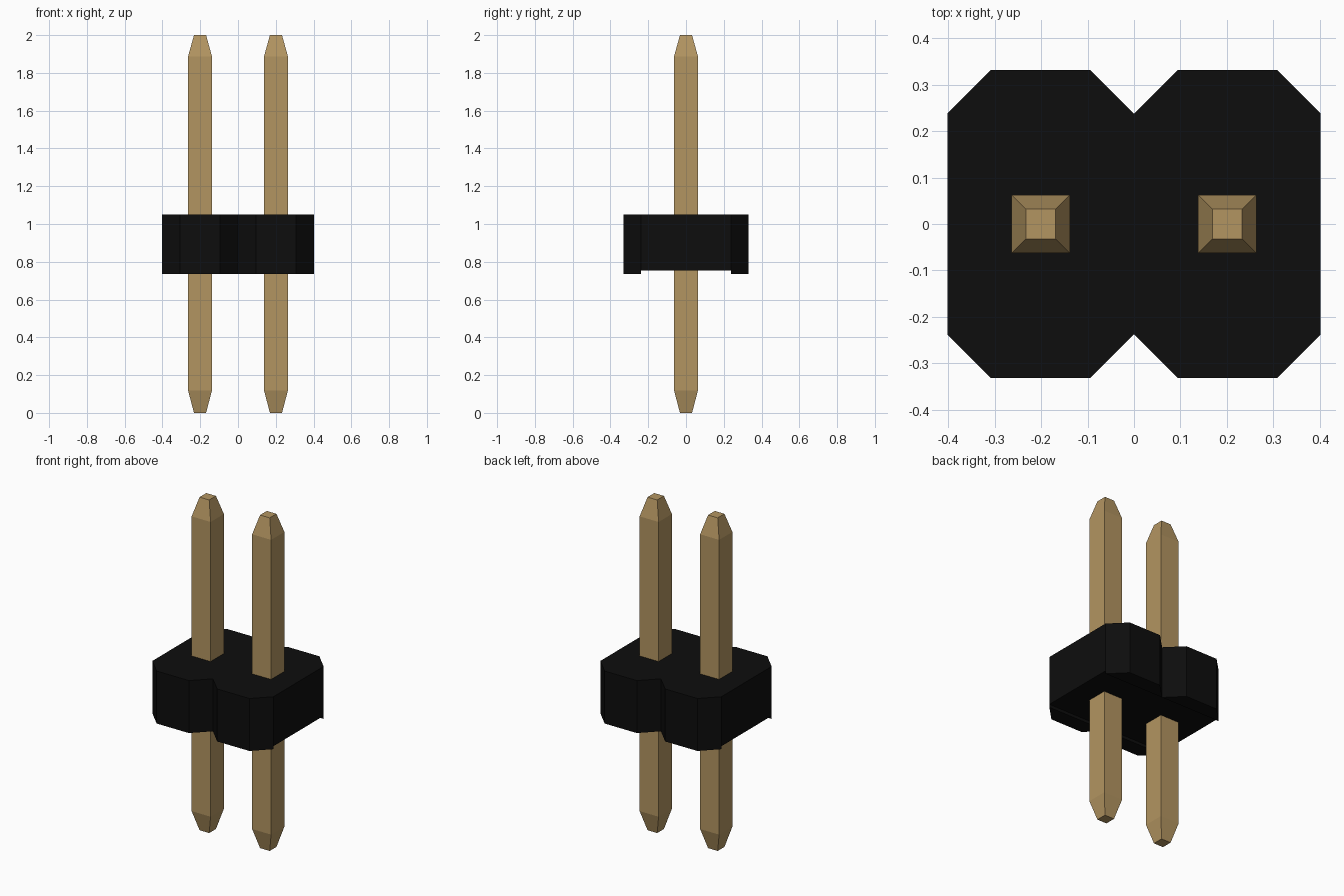
import bpy, bmesh

if "Cube" in bpy.data.objects:
    bpy.data.objects.remove(bpy.data.objects["Cube"])

PITCH = 0.402          # spacing between pins
HALF_W = PITCH / 2     # half width of one housing cell
HALF_D = 0.332         # half depth of the housing
NOTCH_Y = 0.238        # where the corner chamfers begin
FLAT_X = 0.107         # half width of the flat front edge of a cell
Z_FOOT, Z_FLOOR, Z_TOP = 0.735, 0.753, 1.05


def material(name, rgb):
    m = bpy.data.materials.new(name)
    m.diffuse_color = (*rgb, 1)
    m.use_nodes = True
    m.node_tree.nodes["Principled BSDF"].inputs["Base Color"].default_value = m.diffuse_color
    return m


def finish(name, bm, mat):
    bmesh.ops.recalc_face_normals(bm, faces=bm.faces)
    me = bpy.data.meshes.new(name)
    bm.to_mesh(me)
    bm.free()
    me.materials.append(mat)
    ob = bpy.data.objects.new(name, me)
    bpy.context.collection.objects.link(ob)
    return ob


black = material("black plastic", (0.004, 0.004, 0.004))
brass = material("brass", (0.45, 0.30, 0.12))

# Housing: two chamfered cells side by side, with raised feet front and back
bm = bmesh.new()
for cx in (-HALF_W, HALF_W):
    rows = [[bm.verts.new((cx + s * hx, y, Z_FLOOR)) for s in (-1, 1)]
            for hx, y in ((FLAT_X, -HALF_D), (HALF_W, -NOTCH_Y),
                          (HALF_W, NOTCH_Y), (FLAT_X, HALF_D))]
    for a, b in zip(rows, rows[1:]):
        bm.faces.new((a[0], a[1], b[1], b[0]))
bmesh.ops.remove_doubles(bm, verts=bm.verts, dist=0.0001)
floor = list(bm.faces)
ret = bmesh.ops.extrude_face_region(bm, geom=floor, use_keep_orig=True)
top = [v for v in ret["geom"] if isinstance(v, bmesh.types.BMVert)]
bmesh.ops.translate(bm, verts=top, vec=(0, 0, Z_TOP - Z_FLOOR))
bmesh.ops.recalc_face_normals(bm, faces=bm.faces)
ends = [f for f in bm.faces
        if f.calc_center_median().z < Z_FLOOR + 0.001
        and abs(f.calc_center_median().y) > NOTCH_Y]
feet = bmesh.ops.extrude_discrete_faces(bm, faces=ends)["faces"]
for f in feet:
    bmesh.ops.translate(bm, verts=f.verts, vec=(0, 0, Z_FOOT - Z_FLOOR))
finish("housing", bm, black)

# Square pins with tapered ends
for side, cx in (("left", -HALF_W), ("right", HALF_W)):
    bm = bmesh.new()
    rings = [[bm.verts.new((cx + sx * h, sy * h, z))
              for sx, sy in ((-1, -1), (1, -1), (1, 1), (-1, 1))]
             for h, z in ((0.032, 0), (0.063, 0.118), (0.063, 1.888), (0.032, 2))]
    for a, b in zip(rings, rings[1:]):
        for i in range(4):
            j = (i + 1) % 4
            bm.faces.new((a[i], a[j], b[j], b[i]))
    bm.faces.new(rings[0][::-1])
    bm.faces.new(rings[-1])
    finish(side + "_pin", bm, brass)
